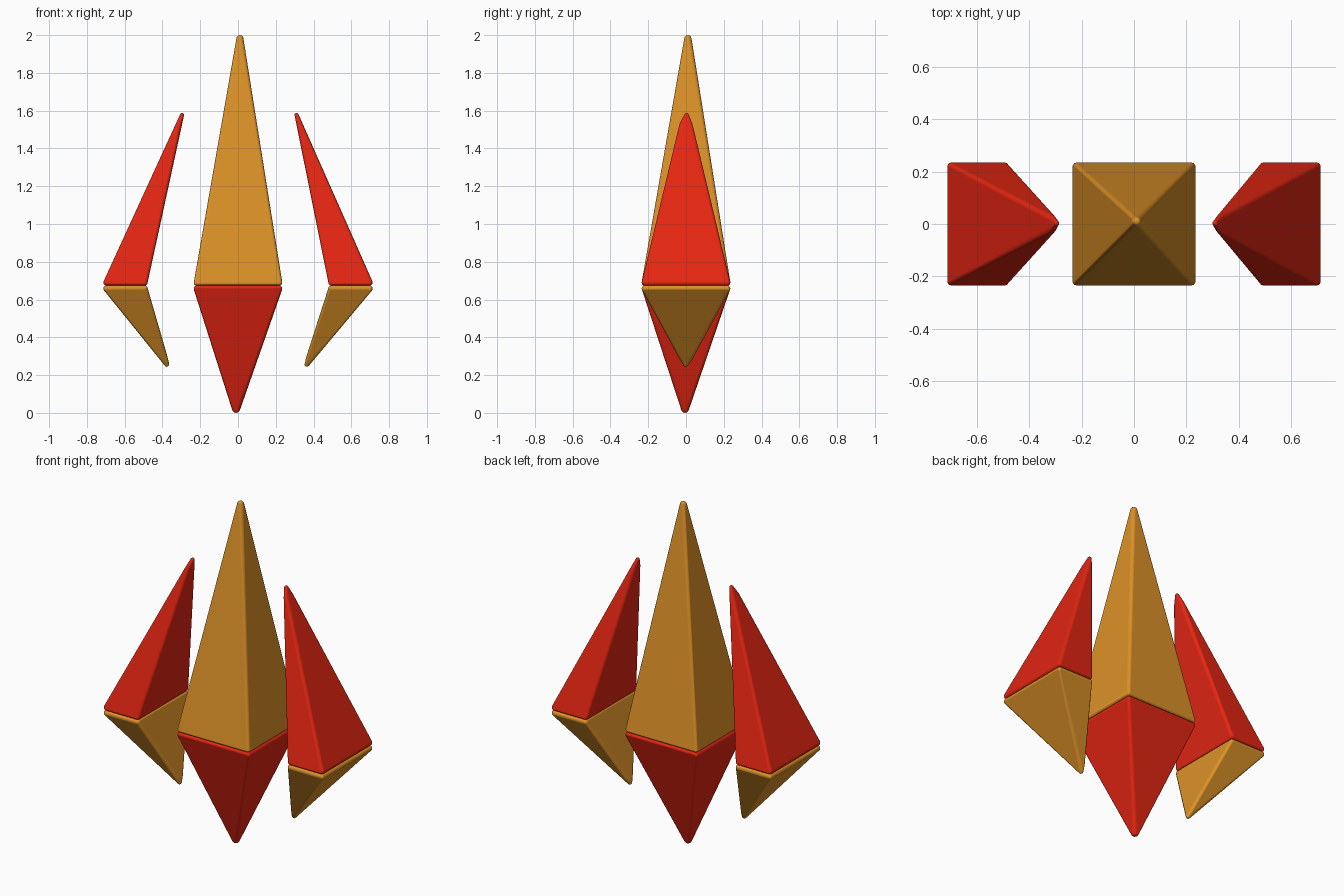
import bpy, bmesh
from mathutils import Vector

if "Cube" in bpy.data.objects:
    bpy.data.objects.remove(bpy.data.objects["Cube"])


def material(name, rgb):
    m = bpy.data.materials.new(name)
    m.diffuse_color = (*rgb, 1)
    m.use_nodes = True
    m.node_tree.nodes["Principled BSDF"].inputs["Base Color"].default_value = m.diffuse_color
    return m


RED = material("red", (0.78, 0.019, 0.006))
AMBER = material("amber", (0.72, 0.285, 0.021))

# unit ball used to round every corner
ball = bmesh.new()
bmesh.ops.create_icosphere(ball, subdivisions=2, radius=1)
BALL = [v.co.copy() for v in ball.verts]
ball.free()

MID = 0.674   # height where upper and lower shards meet
HALF = 0.235  # half depth of all bases
R = 0.017     # corner rounding


def shard(name, x0, x1, direction, tips, mat):
    """Rounded pyramid: rectangular base at MID, tip made of balls (x, y, z, r)."""
    z = MID + direction * (R - 0.001)
    balls = [(x, y, z, R) for x in (x0 + R, x1 - R) for y in (-HALF + R, HALF - R)]
    bm = bmesh.new()
    for x, y, zz, r in balls + tips:
        for p in BALL:
            bm.verts.new(Vector((x, y, zz)) + p * r)
    bmesh.ops.convex_hull(bm, input=bm.verts[:])
    bmesh.ops.delete(bm, geom=[v for v in bm.verts if not v.link_faces], context='VERTS')
    bmesh.ops.dissolve_limit(bm, angle_limit=0.01, verts=bm.verts[:], edges=bm.edges[:])
    bmesh.ops.recalc_face_normals(bm, faces=bm.faces[:])
    for f in bm.faces:
        f.smooth = True
    me = bpy.data.meshes.new(name)
    bm.to_mesh(me)
    bm.free()
    me.materials.append(mat)
    ob = bpy.data.objects.new(name, me)
    bpy.context.collection.objects.link(ob)
    # keep the big faces flat while the rounded edges stay smooth
    wn = ob.modifiers.new("flat_faces", 'WEIGHTED_NORMAL')
    wn.weight = 100


# central crystal
shard("centre_upper_shard", -HALF, HALF, 1, [(0.01, 0.01, 1.9805, 0.0195)], AMBER)
shard("centre_lower_shard", -HALF, HALF, -1, [(-0.01, -0.005, 0.022, 0.022)], RED)

# side crystals, leaning in towards the centre; tips are thin wedges
for side, s, up, low in (("left", -1, 0.0, 0.0), ("right", 1, 0.014, -0.012)):
    a, b = sorted((s * 0.713, s * 0.478))
    shard(side + "_upper_shard", a, b, 1,
          [(s * (0.296 + up), 0.003, 1.577, 0.011)]
          + [(s * (0.312 + up), y, 1.53, 0.014) for y in (-0.02, 0.02)], RED)
    shard(side + "_lower_shard", a, b, -1,
          [(s * (0.377 + low), -0.002, 0.257, 0.013)]
          + [(s * (0.389 + low), y, 0.288, 0.018) for y in (-0.016, 0.016)], AMBER)
